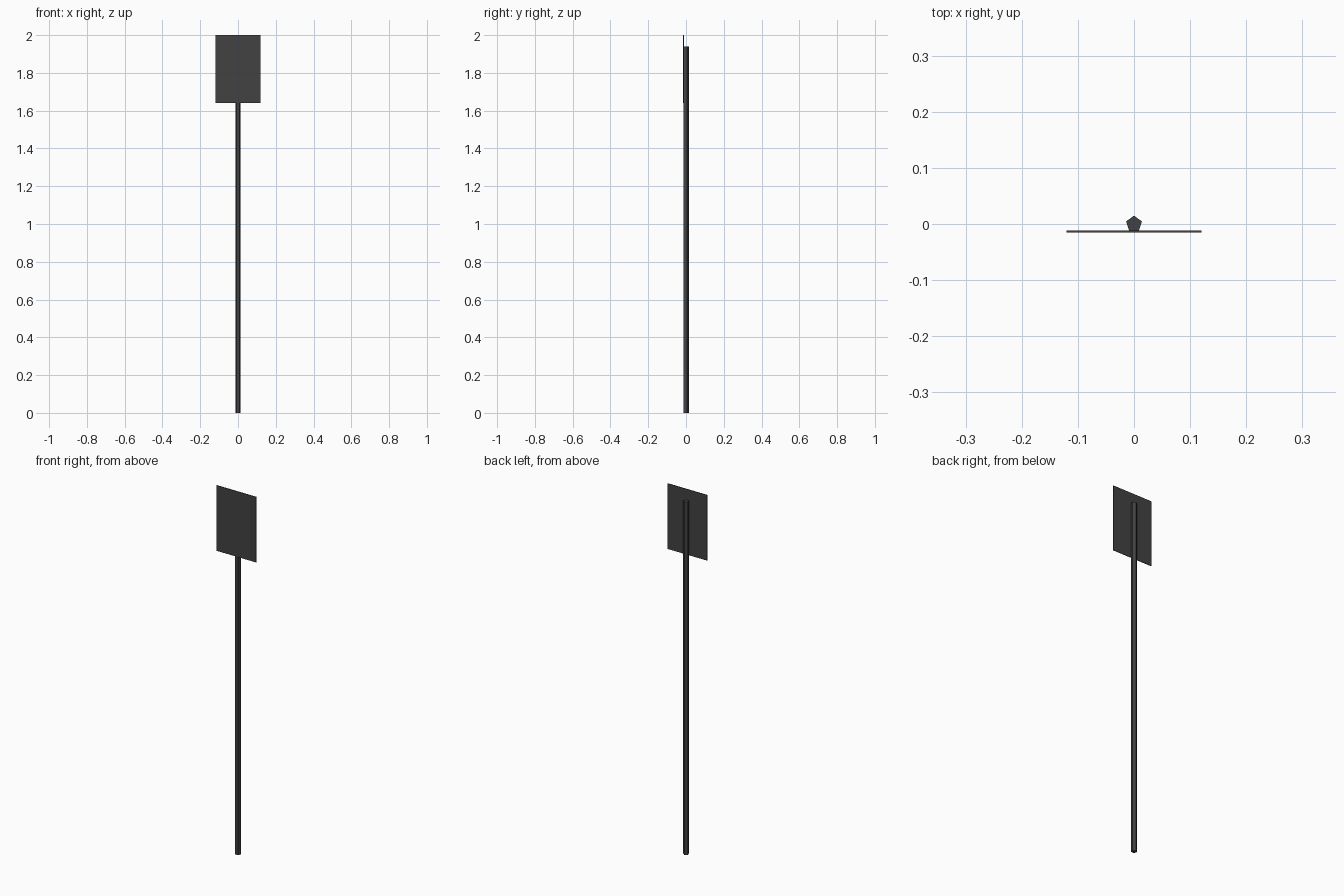
import bpy

if "Cube" in bpy.data.objects:
    bpy.data.objects.remove(bpy.data.objects["Cube"])

dark = bpy.data.materials.new("dark_grey")
dark.diffuse_color = (0.055, 0.055, 0.055, 1)
dark.use_nodes = True
dark.node_tree.nodes["Principled BSDF"].inputs["Base Color"].default_value = dark.diffuse_color

R = 0.0148            # pole radius
POLE_H = 1.94
FRONT, BACK = -0.0148, -0.0118   # sign plate faces
SIGN_W, SIGN_Z0, SIGN_Z1 = 0.24, 1.64, 2.0

# five-sided pole, one corner to the back, flat side to the sign
bpy.ops.mesh.primitive_cylinder_add(vertices=5, radius=R, depth=POLE_H,
                                    location=(0, 0, POLE_H / 2))
pole = bpy.context.object
pole.name = "pole"
pole.data.materials.append(dark)

# thin sign plate fixed to the front of the pole
bpy.ops.mesh.primitive_cube_add(
    size=1, location=(0, (FRONT + BACK) / 2, (SIGN_Z0 + SIGN_Z1) / 2))
sign = bpy.context.object
sign.name = "sign_plate"
sign.scale = (SIGN_W, BACK - FRONT, SIGN_Z1 - SIGN_Z0)
bpy.ops.object.transform_apply(location=False, rotation=False, scale=True)
sign.data.materials.append(dark)
